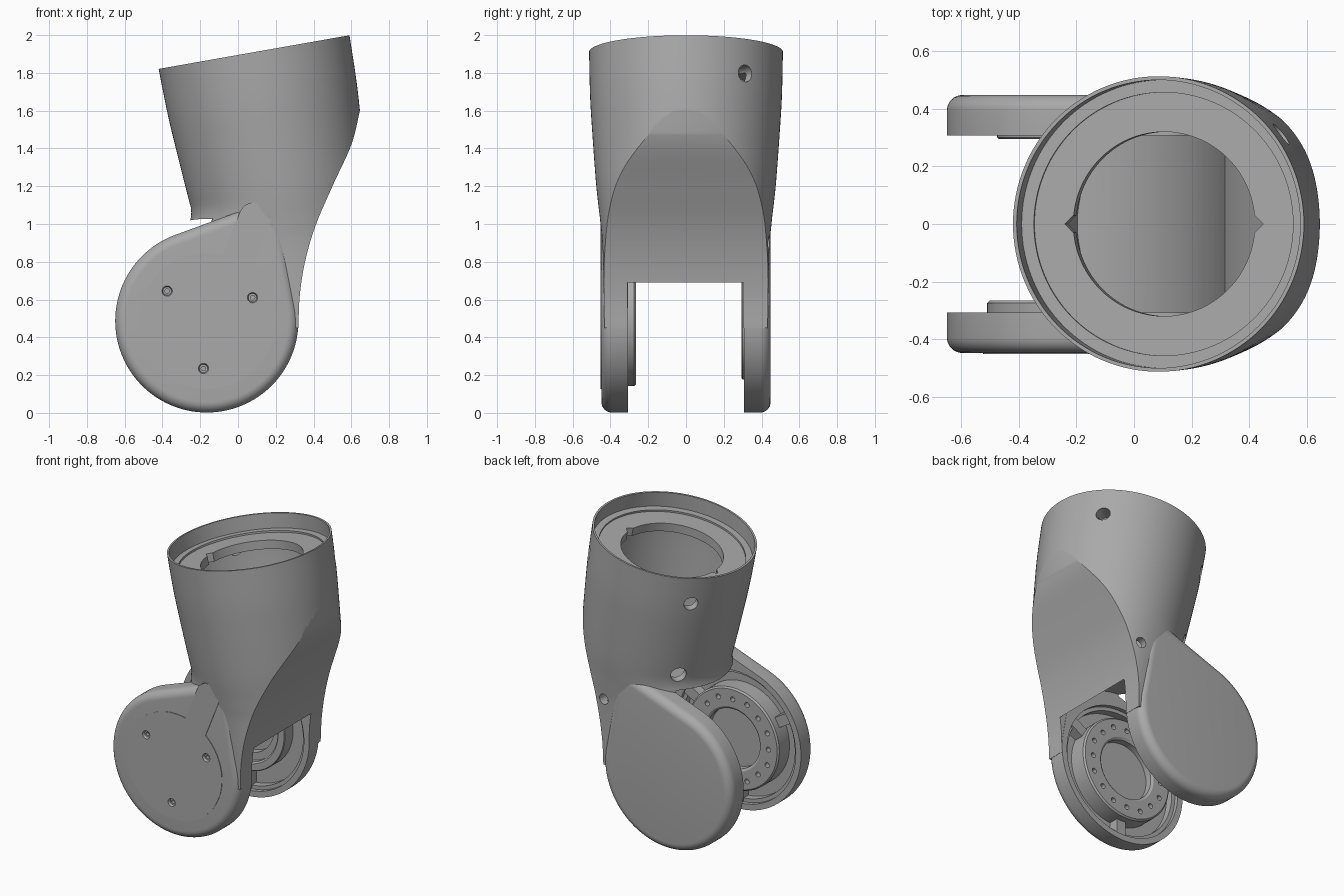
import bpy
import bmesh
import math
from mathutils import Vector

if "Cube" in bpy.data.objects:
    bpy.data.objects.remove(bpy.data.objects["Cube"])

grey = bpy.data.materials.new("plain_grey")
grey.use_nodes = True
COLOUR = (0.4, 0.4, 0.4, 1)
grey.diffuse_color = COLOUR
grey.node_tree.nodes["Principled BSDF"].inputs["Base Color"].default_value = COLOUR

HUB = Vector((-0.165, 0, 0.487))      # wheel centre
TOP = Vector((0.085, 0, 1.91))        # centre of the tilted mouth
TILT = math.radians(10)
DOWN = Vector((math.sin(TILT), 0, -math.cos(TILT)))
ACROSS = Vector((math.cos(TILT), 0, math.sin(TILT)))
DEPTH = Vector((0, 1, 0))
parts = []


def turns(n):
    return [2 * math.pi * k / n for k in range(n)]


def stack(name, loops, closed=False):
    """Skin a stack of equal loops; cap the ends or close it into a ring."""
    bm = bmesh.new()
    rows = [[bm.verts.new(p) for p in loop] for loop in loops]
    n = len(rows[0])
    pairs = list(zip(rows, rows[1:])) + ([(rows[-1], rows[0])] if closed else [])
    for a, b in pairs:
        for k in range(n):
            bm.faces.new((a[k], a[(k + 1) % n], b[(k + 1) % n], b[k]))
    if not closed:
        bm.faces.new(rows[0])
        bm.faces.new(rows[-1])
    bmesh.ops.recalc_face_normals(bm, faces=bm.faces)
    mesh = bpy.data.meshes.new(name)
    bm.to_mesh(mesh)
    bm.free()
    obj = bpy.data.objects.new(name, mesh)
    bpy.context.collection.objects.link(obj)
    parts.append(obj)
    return obj


def rod(name, start, end, r0, r1=None, n=32):
    """Cylinder or cone between two points."""
    start, end = Vector(start), Vector(end)
    turn = (end - start).to_track_quat('Z', 'Y')
    ring = [turn @ Vector((math.cos(t), math.sin(t), 0)) for t in turns(n)]
    return stack(name, [[start + v * r0 for v in ring],
                        [end + v * (r0 if r1 is None else r1) for v in ring]])


def hub_rod(name, r, y0, y1):
    return rod(name, HUB + DEPTH * y0, HUB + DEPTH * y1, r, n=128)


def hub_ring(name, profile):
    """Lathe a closed (radius, y) profile about the wheel axis."""
    return stack(name, [[HUB + Vector((r * math.cos(t), y, r * math.sin(t)))
                         for t in turns(96)] for r, y in profile], True)


def cut(obj, tool, op='DIFFERENCE', keep=False):
    mod = obj.modifiers.new("cut", 'BOOLEAN')
    mod.operation, mod.solver, mod.object = op, 'EXACT', tool
    bpy.context.view_layer.update()
    deps = bpy.context.evaluated_depsgraph_get()
    mesh = bpy.data.meshes.new_from_object(obj.evaluated_get(deps))
    obj.modifiers.clear()
    obj.data = mesh
    if not keep:
        parts.remove(tool)
        bpy.data.objects.remove(tool)


def curve(pts, steps=8):
    """Catmull-Rom samples through 2D points."""
    p = [Vector(q) for q in [pts[0], *pts, pts[-1]]]
    out = []
    for a, b, c, d in zip(p, p[1:], p[2:], p[3:]):
        for k in range(steps):
            t = k / steps
            out.append(0.5 * (2 * b + (c - a) * t + (2 * a - 5 * b + 4 * c - d) * t * t
                              + (3 * b - a - 3 * c + d) * t ** 3))
    return out + [p[-1]]


def tube_loop(d, r, flare=0):
    loop = []
    for t in turns(128):
        q = r + flare * max(0, -math.cos(t)) ** 2
        loop.append(TOP + DOWN * d + ACROSS * (q * math.cos(t)) + DEPTH * (q * math.sin(t)))
    return loop


def tube(name, sections):
    return stack(name, [tube_loop(*s) for s in sections])


def slab(name, outline, y0, y1):
    return stack(name, [[(x, y, z) for x, z in outline] for y in (y0, y1)])


# Body: tapered leaning tube trimmed by a sweeping back curve
radii = curve([(0, .513), (.23, .508), (.42, .497), (.72, .475), (.92, .453), (1.1, .44), (1.6, .43)])


def lip(d):
    return 0.045 * min(1, max(0, (d - 0.74) / 0.11)) ** 2


def back_outline(shift):
    sweep = curve([(.72, 1.9), (.665, 1.7), (.645, 1.6), (.6, 1.42), (.5, 1.2),
                   (.41, .99), (.355, .8), (.327, .62), (.32, .45)])
    return [(-1, .45), (-1, 2.5), (.9, 2.5)] + [(p.x - shift, p.y) for p in sweep]


body = tube("body_shell", [(d, r, lip(d)) for d, r in radii])
cut(body, slab("trim", back_outline(0), -1, 1), 'INTERSECT')

# Inner chamber with a rounded floor above the wheel space
chamber = tube("chamber", [(d, r - 0.05) for d, r in radii if 0.16 < d < 1.15])
cut(chamber, slab("trim", back_outline(0.05), -1, 1), 'INTERSECT')
cut(chamber, hub_rod("floor", 0.6, -1, 1))
cut(body, chamber)

# Mouth: thin rim, stepped ledge, round opening with two notches
for depth, radius in ((0.1, 0.5), (0.112, 0.457), (0.3, 0.32)):
    cut(body, tube("mouth", [(-0.1, radius), (depth, radius)]))
for side in (-1, 1):
    p = TOP + ACROSS * (0.32 * side)
    cut(body, rod("notch", p, p + DOWN * 0.25, 0.03, n=4))

# Wheel space between the cheeks
cut(body, hub_rod("slot", 0.54, -0.31, 0.305))
cut(body, hub_rod("relief", 0.47, -0.4, 0.4))

# Side holes in the body
for d, deg, rad, radius in ((.185, 38, .51, .045), (.185, 140, .51, .045), (.72, 141, .475, .05)):
    out = ACROSS * math.cos(math.radians(deg)) + DEPTH * math.sin(math.radians(deg))
    p = TOP + DOWN * d + out * rad
    cut(body, rod("hole", p - out * 0.1, p + out * 0.08, radius))
cut(body, rod("hole", (.3, .36, .9), (.32, .5, .9), 0.035))


# Cheeks: disc and neck in one rounded teardrop
def cheek_loop(y, inset):
    loop = []
    for t in turns(192):
        n = Vector((math.cos(t), 0, math.sin(t)))
        options = [(c, r - inset) for c, r in ((HUB, 0.485), (Vector((.12, 0, .98)), 0.12))]
        c, r = max(options, key=lambda o: o[0].dot(n) + o[1])
        loop.append(c + n * r + DEPTH * y)
    return loop


def cheek(name, side):
    edge = 0.055
    loops = [cheek_loop(side * 0.308, 0)]
    for k in range(9):
        a = math.pi / 2 * k / 8
        loops.append(cheek_loop(side * (0.448 - edge + edge * math.sin(a)),
                                edge * (1 - math.cos(a))))
    obj = stack(name, loops)
    cut(obj, hub_rod("pocket", 0.445, side * 0.2, side * 0.335))
    cut(obj, hub_rod("pocket", 0.42, side * 0.2, side * 0.385))
    return obj


front_cheek = cheek("front_cheek", -1)
back_cheek = cheek("back_cheek", 1)

# Front cover: flush disc with a rounded arm
arm_end = Vector((.088, 1.03))
hub2 = Vector((HUB.x, HUB.z))
arm_dir = Vector((.42, .907))
arm_side = Vector((arm_dir.y, -arm_dir.x))
mid = math.atan2(.33, .17)
outline = [hub2 + 0.36 * Vector((math.cos(a), math.sin(a)))
           for a in [mid + 0.24 + (2 * math.pi - 0.48) * k / 90 for k in range(91)]]
outline += [arm_end + 0.085 * (arm_side * math.cos(a) + arm_dir * math.sin(a))
            for a in [math.pi * k / 20 for k in range(21)]]
cover = slab("front_cover", [tuple(p) for p in outline], -0.452, -0.425)

# Countersunk screw holes
for x, z in ((-.375, .645), (.077, .61), (-.183, .235)):
    for y, r0, r1 in ((-.435, .03, .022), (-.415, .012, .012)):
        tool = rod("sink", (x, -.46, z), (x, y, z), r0, r1)
        cut(cover, tool, keep=True)
        cut(front_cheek, tool)

# Drive ring inside the front cheek, with a circle of bolt holes
drive = hub_ring("drive_ring", [(.345, -.39), (.345, -.275), (.335, -.265), (.215, -.265),
                                (.2, -.275), (.2, -.39)])
for k, t in enumerate(turns(16)):
    p = HUB + Vector((math.cos(t), 0, math.sin(t))) * (0.27 + 0.012 * (k % 2))
    cut(drive, rod("bolt_hole", p + DEPTH * -0.3, p + DEPTH * -0.25, 0.017, n=16))
hub_rod("drive_floor", 0.21, -0.39, -0.32)

# Bearing ring inside the back cheek
hub_ring("bearing_ring", [(.31, .39), (.31, .3), (.305, .295), (.26, .295), (.25, .305), (.25, .39)])
hub_ring("bearing_step", [(.255, .39), (.255, .335), (.2, .335), (.2, .39)])

# Clips that bridge the grooves around both rings
for name, side, inner in (("front_clip", -1, .335), ("back_clip", 1, .3)):
    for k, t in enumerate(turns(3)):
        a = t + math.radians(30)
        out = Vector((math.cos(a), 0, math.sin(a)))
        across = Vector((-out.z, 0, out.x)) * 0.035
        p, q = HUB + out * inner, HUB + out * 0.45
        stack(f"{name}_{k + 1}", [[v + DEPTH * side * y for v in
                                   (p - across, q - across, q + across, p + across)]
                                  for y in (0.318, 0.39)])

# Colour and shading
for obj in parts:
    obj.data.materials.clear()
    obj.data.materials.append(grey)
    for face in obj.data.polygons:
        face.material_index = 0
    bpy.ops.object.select_all(action='DESELECT')
    obj.select_set(True)
    bpy.context.view_layer.objects.active = obj
    bpy.ops.object.shade_smooth_by_angle(angle=math.radians(30))
